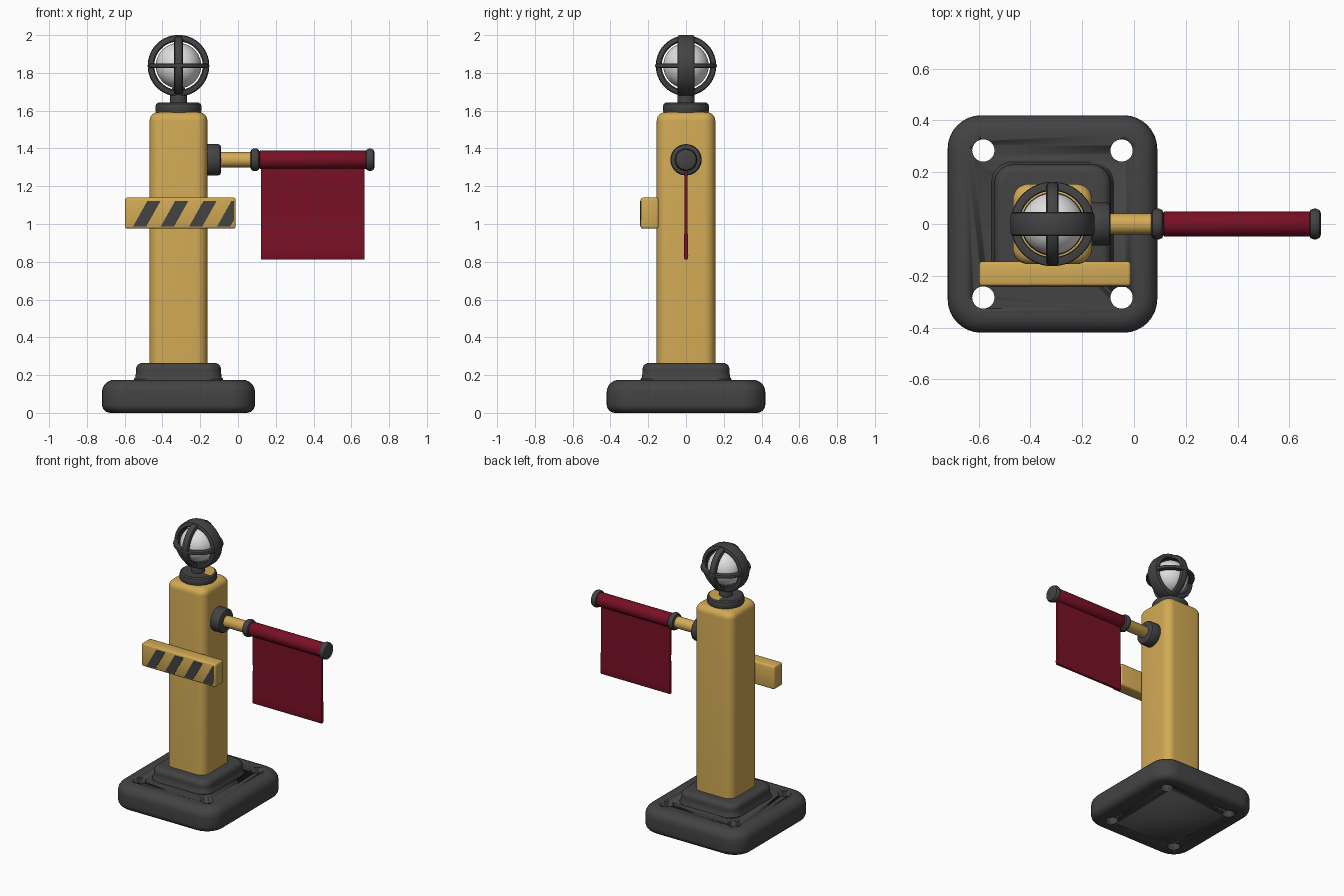
import bpy, bmesh, math
from mathutils import Vector

if "Cube" in bpy.data.objects:
    bpy.data.objects.remove(bpy.data.objects["Cube"])

CX = -0.315   # axis of the post
ARM_Z = 1.34  # height of the flag arm


def material(name, rgb):
    m = bpy.data.materials.new(name)
    m.diffuse_color = (*rgb, 1)
    m.use_nodes = True
    m.node_tree.nodes["Principled BSDF"].inputs["Base Color"].default_value = m.diffuse_color
    return m


YELLOW = material("warm yellow", (0.64, 0.40, 0.09))
DARK = material("dark grey", (0.056, 0.056, 0.057))
RED = material("deep red", (0.19, 0.005, 0.018))
WHITE = material("lamp white", (0.74, 0.74, 0.74))


def finish(bm, name, mat, angle=35):
    bmesh.ops.recalc_face_normals(bm, faces=bm.faces)
    me = bpy.data.meshes.new(name)
    bm.to_mesh(me)
    bm.free()
    me.materials.append(mat)
    ob = bpy.data.objects.new(name, me)
    bpy.context.collection.objects.link(ob)
    bpy.ops.object.select_all(action='DESELECT')
    ob.select_set(True)
    bpy.context.view_layer.objects.active = ob
    bpy.ops.object.shade_smooth_by_angle(angle=math.radians(angle))
    return ob


def bridge(bm, loops, closed):
    n = len(loops[0])
    pairs = list(zip(loops, loops[1:]))
    if closed:
        pairs.append((loops[-1], loops[0]))
    for a, b in pairs:
        for i in range(n):
            j = (i + 1) % n
            bm.faces.new((a[i], a[j], b[j], b[i]))
    if not closed:
        bm.faces.new(loops[0])
        bm.faces.new(loops[-1])


def lathe(name, pts, mat, axis='Z', loc=(0, 0, 0), closed=False, seg=48):
    """Spin (radius, along-axis) points round an axis."""
    bm = bmesh.new()
    loops = []
    for r, a in pts:
        loop = []
        for i in range(seg):
            t = 2 * math.pi * i / seg
            c, s = r * math.cos(t), r * math.sin(t)
            p = {'X': (a, c, s), 'Y': (s, a, c), 'Z': (c, s, a)}[axis]
            loop.append(bm.verts.new(Vector(loc) + Vector(p)))
        loops.append(loop)
    bridge(bm, loops, closed)
    return finish(bm, name, mat)


def slab(name, hx, hy, rad, profile, mat, seg=8):
    """Rounded rectangle lofted through (inset, z) levels."""
    bm = bmesh.new()
    loops = []
    for inset, z in profile:
        r = rad - inset * 0.6
        loop = []
        for k, (sx, sy) in enumerate([(1, 1), (-1, 1), (-1, -1), (1, -1)]):
            for i in range(seg + 1):
                t = math.pi / 2 * (k + i / seg)
                loop.append(bm.verts.new((
                    CX + sx * (hx - inset - r) + r * math.cos(t),
                    sy * (hy - inset - r) + r * math.sin(t), z)))
        loops.append(loop)
    bridge(bm, loops, False)
    return finish(bm, name, mat)


def prism(name, pts, lo, hi, axis, mat, bevel=0):
    """Extrude a 2D outline: axis X uses (y, z), axis Y uses (x, z)."""
    bm = bmesh.new()
    loops = [[bm.verts.new((d, u, v) if axis == 'X' else (u, d, v)) for u, v in pts]
             for d in (lo, hi)]
    bridge(bm, loops, False)
    if bevel:
        bmesh.ops.bevel(bm, geom=bm.edges[:], offset=bevel, segments=3,
                        profile=0.5, affect='EDGES')
    return finish(bm, name, mat)


def round_edge(r, z, up, steps=6):
    """Inset levels for a rounded slab edge ending at height z."""
    out = []
    for i in range(steps + 1):
        t = math.pi / 2 * i / steps
        out.append((r * (1 - math.cos(t)), z - up * r * (1 - math.sin(t))))
    return out if up > 0 else out[::-1]


# base plate with four bolt holes
base = slab("base_plate", 0.405, 0.42, 0.13,
            round_edge(0.045, 0, -1) + round_edge(0.065, 0.175, 1), DARK)
for x in (CX - 0.267, CX + 0.267):
    for y in (-0.284, 0.284):
        cutter = lathe("hole_cutter", [(0.043, -0.1), (0.043, 0.3)], DARK,
                       loc=(x, y, 0), seg=32)
        cutter.hide_render = True
        mod = base.modifiers.new("hole", 'BOOLEAN')
        mod.operation = 'DIFFERENCE'
        mod.solver = 'EXACT'
        mod.object = cutter
        bpy.context.view_layer.objects.active = base
        bpy.ops.object.modifier_apply(modifier=mod.name)
        bpy.data.objects.remove(cutter)

# stepped foot and post
slab("foot_step", 0.235, 0.24, 0.08,
     [(0, 0.165), (0, 0.18), (0.007, 0.19), (0.01, 0.22)]
     + [(0.01 + i, z) for i, z in round_edge(0.035, 0.265, 1)], DARK)
slab("post", 0.153, 0.155, 0.06, [(0, 0.25)] + round_edge(0.045, 1.592, 1), YELLOW)

# post cap, with a worn yellow patch on its top
cap = lathe("post_cap", [(0.115, 1.58), (0.122, 1.60), (0.122, 1.622), (0.118, 1.635),
                         (0.108, 1.642), (0.04, 1.642)], DARK, loc=(CX, 0, 0))
cap.data.materials.append(YELLOW)
for p in cap.data.polygons:
    a = math.degrees(math.atan2(p.center.y, p.center.x - CX))
    if p.normal.z > 0.95 and len(p.vertices) == 4 and -10 < a < 100:
        p.material_index = 1

# lamp neck, globe and cage
lathe("lamp_neck", [(0.045, 1.63), (0.045, 1.70), (0.03, 1.725)], DARK, loc=(CX, 0, 0))
N = 20
lathe("lamp_globe", [(0.12 * math.sin(math.pi * (i + 0.02) / (N + 0.04)),
                      -0.12 * math.cos(math.pi * (i + 0.02) / (N + 0.04)))
                     for i in range(N + 1)], WHITE, loc=(CX, 0, 1.838))
for name, axis, half, rad in (("cage_band_wide", 'Y', 0.046, 0.163),
                              ("cage_band_narrow", 'X', 0.024, 0.160),
                              ("cage_band_level", 'Z', 0.012, 0.163)):
    b = min(half * 0.6, 0.014)
    inner = 0.128
    pts = [(inner, -half + b / 2), (inner + b / 2, -half), (rad - b, -half),
           (rad - b * 0.3, -half + b * 0.3), (rad, -half + b * 1.2),
           (rad, half - b * 1.2), (rad - b * 0.3, half - b * 0.3),
           (rad - b, half), (inner + b / 2, half), (inner, half - b / 2)]
    lathe(name, pts, DARK, axis, (CX, 0, 1.838), closed=True, seg=64)

# warning board with slanted stripes
prism("warning_board", [(-0.598, 0.975), (-0.012, 0.975), (-0.012, 1.14), (-0.598, 1.14)],
      -0.24, -0.145, 'Y', YELLOW, bevel=0.012)
Z0, Z1, RIGHT = 0.988, 1.122, -0.022
for x in (-0.555, -0.408, -0.258, -0.11):
    w, lean = 0.07, 0.075
    pts = [(x, Z0), (x + w, Z0), (x + w + lean, Z1), (x + lean, Z1)]
    if x + w + lean > RIGHT:  # last stripe is cut off by the board end
        zc = Z0 + (Z1 - Z0) * (RIGHT - x - w) / lean
        pts[2:3] = [(RIGHT, zc), (RIGHT, Z1)]
    prism("board_stripe", pts, -0.243, -0.238, 'Y', DARK)


# flag arm: collar, rod, stop rings and rolled sleeve
def arm_part(name, r, x0, x1, mat, b):
    lathe(name, [(r - b, x0), (r - b * 0.3, x0 + b * 0.3), (r, x0 + b),
                 (r, x1 - b), (r - b * 0.3, x1 - b * 0.3), (r - b, x1)],
          mat, 'X', (0, 0, ARM_Z), seg=32)


arm_part("arm_collar", 0.083, -0.18, -0.09, DARK, 0.015)
arm_part("arm_rod", 0.04, -0.11, 0.70, YELLOW, 0.004)
arm_part("inner_stop_ring", 0.06, 0.066, 0.114, DARK, 0.018)
arm_part("flag_sleeve", 0.048, 0.114, 0.68, RED, 0.004)
arm_part("end_cap", 0.059, 0.676, 0.722, DARK, 0.017)

# hanging flag with a slightly thicker hem
half = [(0.008, 1.32), (0.007, 1.05), (0.011, 0.87), (0.012, 0.83), (0.008, 0.812)]
prism("flag_cloth", half + [(-y, z) for y, z in reversed(half)], 0.122, 0.67, 'X', RED)
